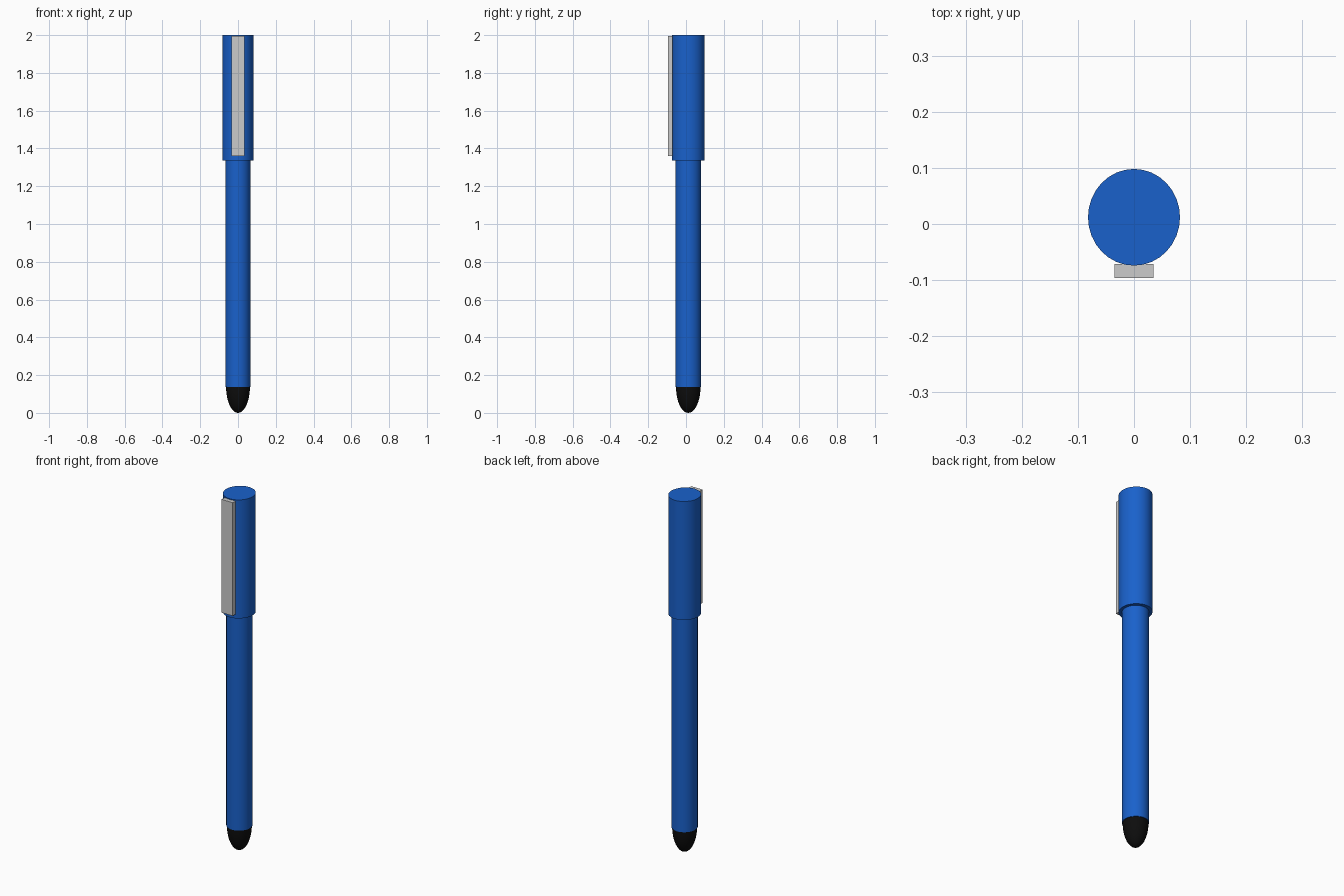
import bpy, math

if "Cube" in bpy.data.objects:
    bpy.data.objects.remove(bpy.data.objects["Cube"])

CY = 0.012  # barrel axis sits slightly behind the origin because of the clip


def paint(obj, name, color):
    mat = bpy.data.materials.get(name) or bpy.data.materials.new(name)
    mat.diffuse_color = color
    mat.use_nodes = True
    mat.node_tree.nodes["Principled BSDF"].inputs["Base Color"].default_value = mat.diffuse_color
    obj.data.materials.append(mat)


def smooth(obj):
    bpy.context.view_layer.objects.active = obj
    obj.select_set(True)
    bpy.ops.object.shade_smooth_by_angle(angle=math.radians(35))
    obj.select_set(False)


def lathe(name, profile, stretch=1.0, segments=32):
    """Spin (radius, z) points round the barrel axis; stretch scales y."""
    verts, rings, faces = [], [], []
    for r, z in profile:
        n = segments if r > 0 else 1
        rings.append(range(len(verts), len(verts) + n))
        for i in range(n):
            a = 2 * math.pi * i / segments
            verts.append((r * math.cos(a), CY + r * stretch * math.sin(a), z))
    for lo, hi in zip(rings, rings[1:]):
        for i in range(segments):
            j = (i + 1) % segments
            if len(lo) == 1:
                faces.append((lo[0], hi[j], hi[i]))
            else:
                faces.append((lo[i], lo[j], hi[j], hi[i]))
    if len(rings[0]) > 1:
        faces.append(tuple(reversed(rings[0])))
    faces.append(tuple(rings[-1]))
    mesh = bpy.data.meshes.new(name)
    mesh.from_pydata(verts, [], faces)
    obj = bpy.data.objects.new(name, mesh)
    bpy.context.collection.objects.link(obj)
    smooth(obj)
    return obj


blue, black = (0.01, 0.12, 0.6, 1), (0.004, 0.004, 0.004, 1)

# Barrel and wider cap
paint(lathe("barrel", [(0.066, 0.137), (0.066, 1.40)], 1.03), "blue", blue)
paint(lathe("cap", [(0.082, 1.335), (0.082, 2.0)], 1.05), "blue", blue)

# Rounded tip: lower half of an ellipsoid
steps = 10
tip = [(0.063 * math.sin(t), 0.138 * (1 - math.cos(t)))
       for t in (math.pi / 2 * i / steps for i in range(steps + 1))]
paint(lathe("tip", tip, 1.03), "black", black)

# Flat pocket clip on the front of the cap
bpy.ops.mesh.primitive_cube_add(size=1, location=(0, -0.084, 1.678))
clip = bpy.context.object
clip.name = "pocket_clip"
clip.scale = (0.07, 0.025, 0.635)
bpy.ops.object.transform_apply(location=False, rotation=False, scale=True)
